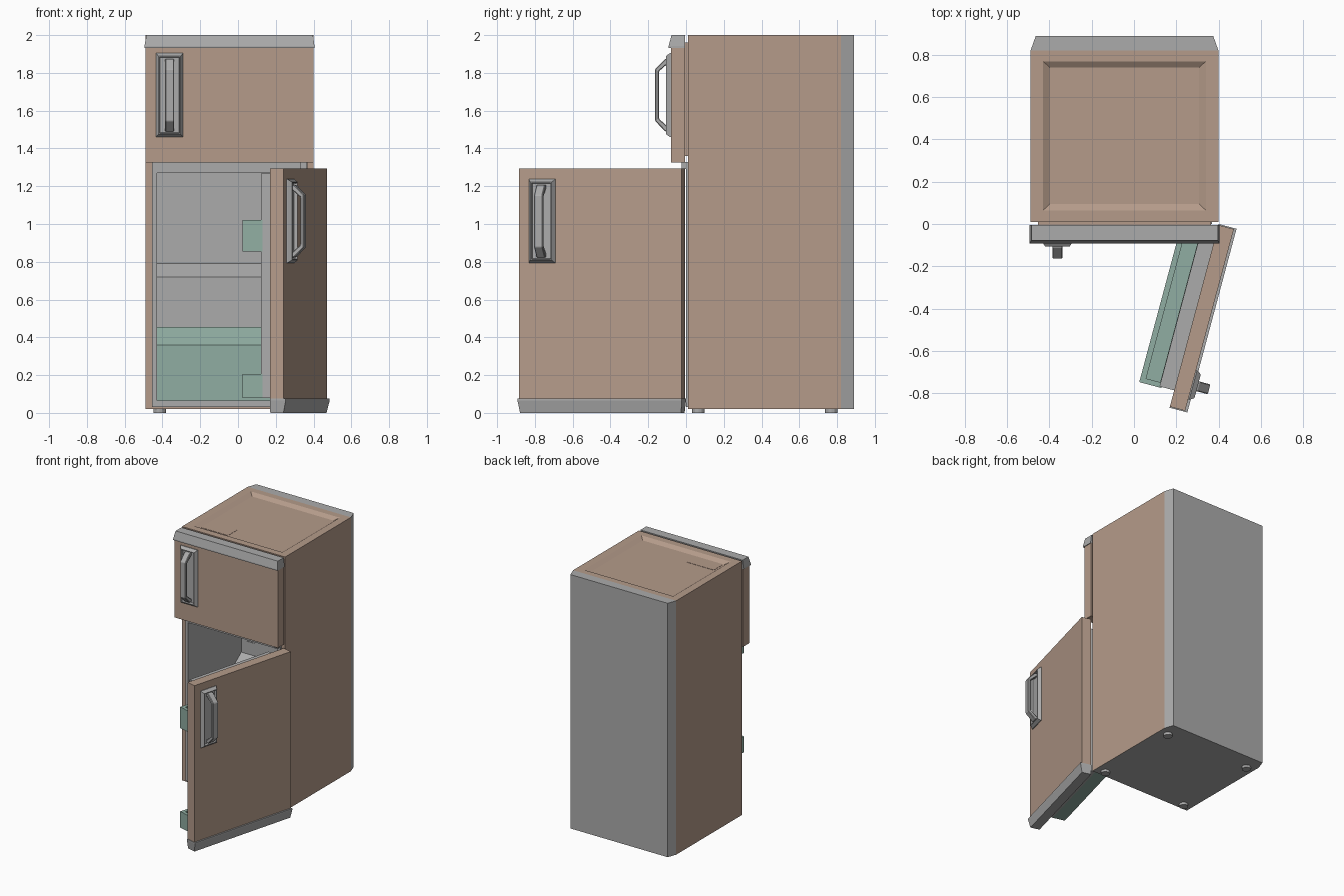
import bpy, bmesh, math
from mathutils import Matrix, Vector

if "Cube" in bpy.data.objects:
    bpy.data.objects.remove(bpy.data.objects["Cube"])


def material(name, rgb):
    m = bpy.data.materials.new(name)
    m.diffuse_color = (*rgb, 1)
    m.use_nodes = True
    m.node_tree.nodes["Principled BSDF"].inputs["Base Color"].default_value = m.diffuse_color
    return m


BROWN = material("brown enamel", (0.46, 0.33, 0.255))
GREY = material("grey plastic", (0.41, 0.41, 0.41))
TEAL = material("teal plastic", (0.28, 0.42, 0.36))


def finish(name, bm, mats, matrix=None):
    bmesh.ops.recalc_face_normals(bm, faces=bm.faces)
    me = bpy.data.meshes.new(name)
    bm.to_mesh(me)
    bm.free()
    for m in mats:
        me.materials.append(m)
    ob = bpy.data.objects.new(name, me)
    bpy.context.collection.objects.link(ob)
    if matrix:
        ob.matrix_world = matrix
    return ob


def loft(name, loops, mat, matrix=None):
    """Skin a list of closed point loops and cap both ends."""
    bm = bmesh.new()
    rings = [[bm.verts.new(p) for p in loop] for loop in loops]
    n = len(rings[0])
    for a, b in zip(rings, rings[1:]):
        for i in range(n):
            j = (i + 1) % n
            bm.faces.new((a[i], a[j], b[j], b[i]))
    bm.faces.new(rings[0])
    bm.faces.new(rings[-1])
    return finish(name, bm, [mat], matrix)


def rect_xy(x0, x1, y0, y1, z):
    return [(x0, y0, z), (x1, y0, z), (x1, y1, z), (x0, y1, z)]


def rect_xz(cx, cz, hx, hz, y):
    return [(cx - hx, y, cz - hz), (cx + hx, y, cz - hz), (cx + hx, y, cz + hz), (cx - hx, y, cz + hz)]


def box(name, x, y, z, mat, matrix=None):
    return loft(name, [rect_xy(*x, *y, h) for h in z], mat, matrix)


def prism_x(name, profile, x0, x1, mat, matrix=None):
    return loft(name, [[(x, y, z) for y, z in profile] for x in (x0, x1)], mat, matrix)


def cut(ob, cutter):
    mod = ob.modifiers.new("cut", 'BOOLEAN')
    mod.operation = 'DIFFERENCE'
    mod.solver = 'EXACT'
    mod.object = cutter
    bpy.context.view_layer.update()
    dg = bpy.context.evaluated_depsgraph_get()
    me = bpy.data.meshes.new_from_object(ob.evaluated_get(dg))
    ob.modifiers.clear()
    ob.data = me
    bpy.data.objects.remove(cutter)


# Cabinet with chamfered grey back, fridge compartment and sunken top
outline = [(-0.49, 0.01), (0.40, 0.01), (0.40, 0.82), (0.375, 0.89), (-0.465, 0.89), (-0.49, 0.82)]
split = [outline[0], outline[1], outline[2], outline[5]]
cabinet = loft("cabinet", [[(x, y, z) for x, y in split] for z in (0.02, 2.0)], BROWN)
loft("back_panel", [[(x, y, z) for x, y in outline[2:]] for z in (0.02, 2.0)], GREY)
cavity = [(-0.05, 0.065), (0.56, 0.065), (0.56, 0.72), (0.655, 0.79), (0.655, 1.27), (-0.05, 1.27)]
cut(cabinet, prism_x("cavity_cutter", cavity, -0.43, 0.34, GREY))
cut(cabinet, loft("top_cutter", [rect_xy(-0.398, 0.308, 0.095, 0.74, 1.98),
                                 rect_xy(-0.43, 0.34, 0.065, 0.77, 2.0),
                                 rect_xy(-0.43, 0.34, 0.065, 0.77, 2.05)], BROWN))
cabinet.data.materials.clear()
for m in (BROWN, GREY):
    cabinet.data.materials.append(m)
for p in cabinet.data.polygons:
    c = p.center
    inside = -0.44 < c.x < 0.35 and 0.012 < c.y < 0.7 and 0.06 < c.z < 1.28
    p.material_index = 1 if inside or c.z < 0.025 else 0

# Grey lip around the opening, hinge and freezer seal
lip_y = (0.0, 0.012)
for x0, x1 in ((-0.455, -0.43), (0.34, 0.368)):
    box("opening_lip_side", (x0, x1), lip_y, (0.03, 1.327), GREY)
for z in ((0.03, 0.065), (1.27, 1.327)):
    box("opening_lip_end", (-0.43, 0.34), lip_y, z, GREY)
box("freezer_seal", (-0.455, 0.365), (-0.006, 0.012), (1.36, 1.96), BROWN)
box("middle_hinge", (0.33, 0.365), (-0.025, 0.0), (1.29, 1.327), GREY)

# Label plates on the top and on the compartment back wall
box("top_label", (-0.39, -0.16), (0.105, 0.215), (1.979, 1.982), BROWN)
for x0, x1, z0, z1, y in ((-0.38, -0.31, 0.98, 1.05, 0.655), (-0.38, -0.31, 0.82, 0.89, 0.655),
                          (-0.21, 0.20, 1.135, 1.27, 0.655), (-0.38, -0.25, 0.515, 0.65, 0.56),
                          (-0.20, -0.06, 0.48, 0.54, 0.56), (0.06, 0.20, 0.52, 0.70, 0.56)):
    box("wall_plate", (x0, x1), (y - 0.004, y + 0.001), (z0, z1), GREY)

# Vegetable drawer at the bottom of the compartment
prism_x("drawer", [(0.20, 0.066), (0.20, 0.36), (0.30, 0.455), (0.56, 0.455), (0.56, 0.066)],
        -0.429, 0.339, TEAL)

# Feet
for fx in (-0.415, 0.325):
    for fy in (0.065, 0.77):
        bm = bmesh.new()
        bmesh.ops.create_cone(bm, cap_ends=True, segments=12, radius1=0.033, radius2=0.033, depth=0.022,
                              matrix=Matrix.Translation((fx, fy, 0.011)))
        finish("foot", bm, [GREY])


def handle(prefix, cz, mx):
    cx = -0.7625
    steps = ((0.0725, 0.222, -0.074), (0.0725, 0.222, -0.08), (0.058, 0.206, -0.102),
             (0.053, 0.201, -0.102), (0.05, 0.198, -0.084))
    loft(prefix + "_handle_plate", [rect_xz(cx, cz, *s) for s in steps], GREY, mx)
    half = [(-0.082, 0.192), (-0.105, 0.192), (-0.158, 0.138)]
    inner = [(-0.138, 0.126), (-0.09, 0.168), (-0.082, 0.168)]
    prof = half + [(y, -z) for y, z in reversed(half)] + [(y, -z) for y, z in reversed(inner)] + inner
    grip = prism_x(prefix + "_handle_grip", [(y, z + cz) for y, z in prof], cx - 0.024, cx + 0.024, GREY, mx)
    bev = grip.modifiers.new("bevel", 'BEVEL')
    bev.width = 0.004
    bev.segments = 1


def door(prefix, z0, z1, cap_wide, cap_end, handle_z, mx):
    """Door in hinge space: x from -0.89 to 0, outside faces -y."""
    box(prefix + "_door_panel", (-0.89, 0), (-0.075, 0), (z0, z1), BROWN, mx)
    s = 0.01 if cap_end > cap_wide else -0.01
    loft(prefix + "_door_cap", [rect_xy(-0.895, 0.005, -0.087, 0, cap_wide),
                                rect_xy(-0.895, 0.005, -0.087, 0, cap_wide + s),
                                rect_xy(-0.885, -0.003, -0.072, 0, cap_end)], GREY, mx)
    handle(prefix, handle_z, mx)


hinge = Matrix.Translation((0.40, -0.005, 0))
door("freezer", 1.325, 1.935, 1.932, 2.0, 1.6825, hinge)
swung = hinge @ Matrix.Rotation(math.radians(75), 4, 'Z')
door("fridge", 0.07, 1.295, 0.075, 0.0, 1.0155, swung)

# Liner and storage bins on the inside of the open door
box("door_liner", (-0.81, -0.08), (-0.001, 0.072), (0.08, 1.267), GREY, swung)
for z0, z1 in ((0.08, 0.205), (0.855, 1.02)):
    loft("door_bin", [rect_xy(-0.815, -0.075, 0.062, 0.17, z0),
                      rect_xy(-0.815, -0.075, 0.062, 0.17, z1),
                      rect_xy(-0.79, -0.10, 0.074, 0.143, z1),
                      rect_xy(-0.79, -0.10, 0.074, 0.143, z0 + 0.03)], TEAL, swung)
